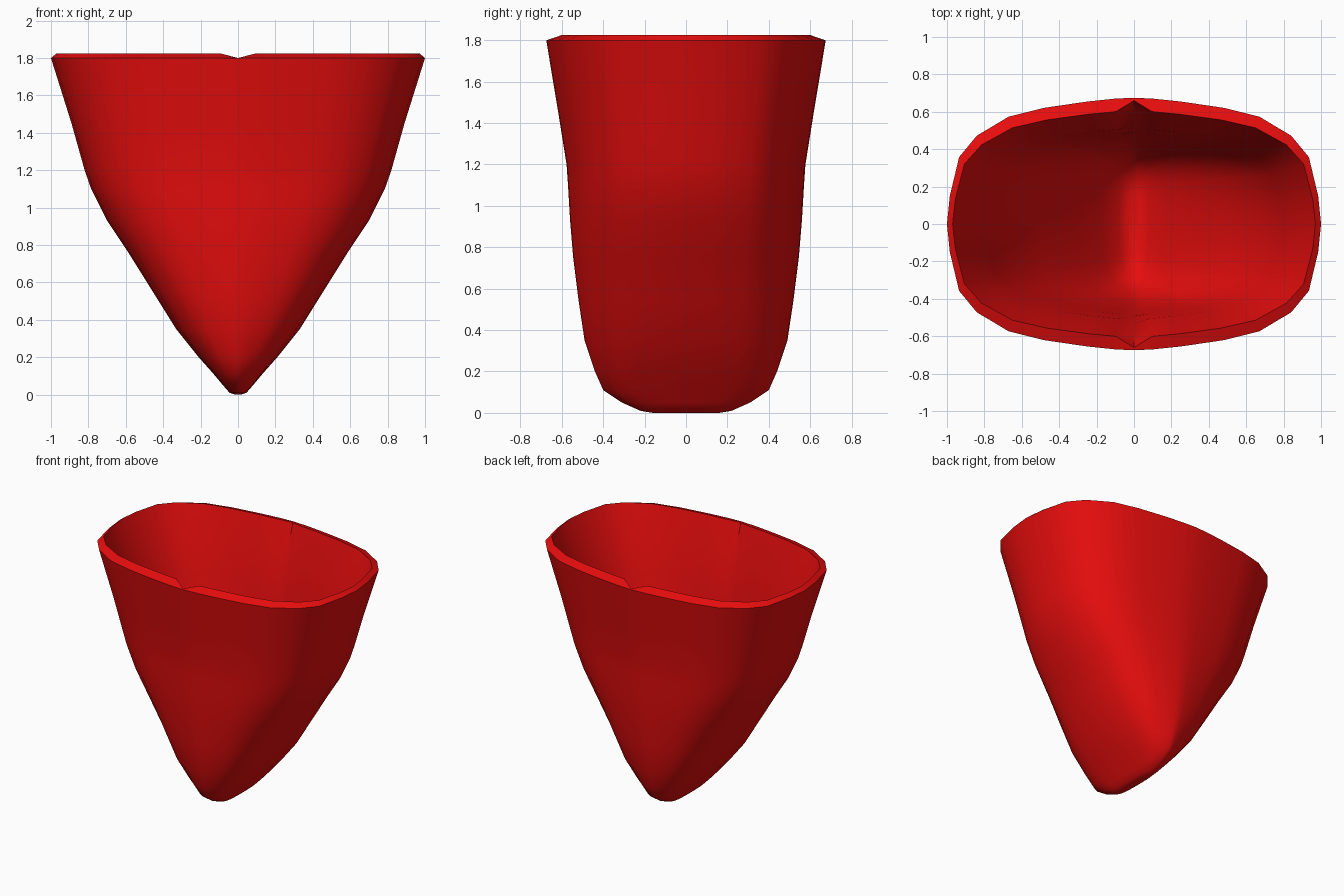
import bpy, bmesh, math

if "Cube" in bpy.data.objects:
    bpy.data.objects.remove(bpy.data.objects["Cube"])

red = bpy.data.materials.new("bright red")
red.diffuse_color = (0.8, 0.004, 0.004, 1)
red.use_nodes = True
red.node_tree.nodes["Principled BSDF"].inputs["Base Color"].default_value = red.diffuse_color

# Quarter of the unit plan outline, mirrored into a full ring
quarter = [(1, 0), (.985, .22), (.935, .53), (.84, .70), (.67, .85),
           (.48, .92), (.25, .97), (.1, .993), (0, 1)]
half = quarter + [(-x, y) for x, y in quarter[-2::-1]]
plan = half + [(x, -y) for x, y in half[-2:0:-1]]

# (z, half width x, half depth y) running up the outside, then down the inside
outer = [(0, .015, .16), (.01, .045, .22), (.05, .08, .31), (.11, .13, .40),
         (.2, .21, .44), (.35, .33, .49), (.55, .455, .52), (.75, .58, .545),
         (.93, .70, .56), (1.1, .785, .57), (1.2, .82, .577), (1.45, .89, .617),
         (1.8, 1.0, .675)]
inner = [(1.825, .97, .605), (1.6, .88, .555), (1.35, .79, .51),
         (1.1, .71, .485), (.75, .51, .46), (.45, .31, .42),
         (.25, .17, .36), (.15, .08, .28), (.12, .03, .18)]

bm = bmesh.new()


def ring(z, a, b, groove=0.0, drop=0.0):
    """One loop; the middle of front and back may be grooved outward and lowered."""
    verts = []
    for x, y in plan:
        mid = abs(x) < .01
        depth = b + (groove if mid else 0)
        verts.append(bm.verts.new((a * x, depth * y, z - (drop if mid else 0))))
    return verts


# Outer skin, rim with notches, and inner skin with fading grooves
rings = [ring(*s) for s in outer]
for s in inner:
    fade = max(0, (s[0] - 1.0) / .825)
    top = s[0] > 1.81
    rings.append(ring(*s, groove=.055 * fade, drop=.027 if top else 0))

n = len(plan)
for lo, hi in zip(rings, rings[1:]):
    for i in range(n):
        j = (i + 1) % n
        bm.faces.new((lo[i], lo[j], hi[j], hi[i]))

# Underside and inner floor
bm.faces.new(rings[0][::-1])
bm.faces.new(rings[-1])
bmesh.ops.recalc_face_normals(bm, faces=bm.faces)

mesh = bpy.data.meshes.new("tapered_cup")
bm.to_mesh(mesh)
bm.free()
mesh.materials.append(red)
cup = bpy.data.objects.new("tapered_cup", mesh)
bpy.context.collection.objects.link(cup)
bpy.context.view_layer.objects.active = cup
cup.select_set(True)
bpy.ops.object.shade_smooth_by_angle(angle=math.radians(50))
